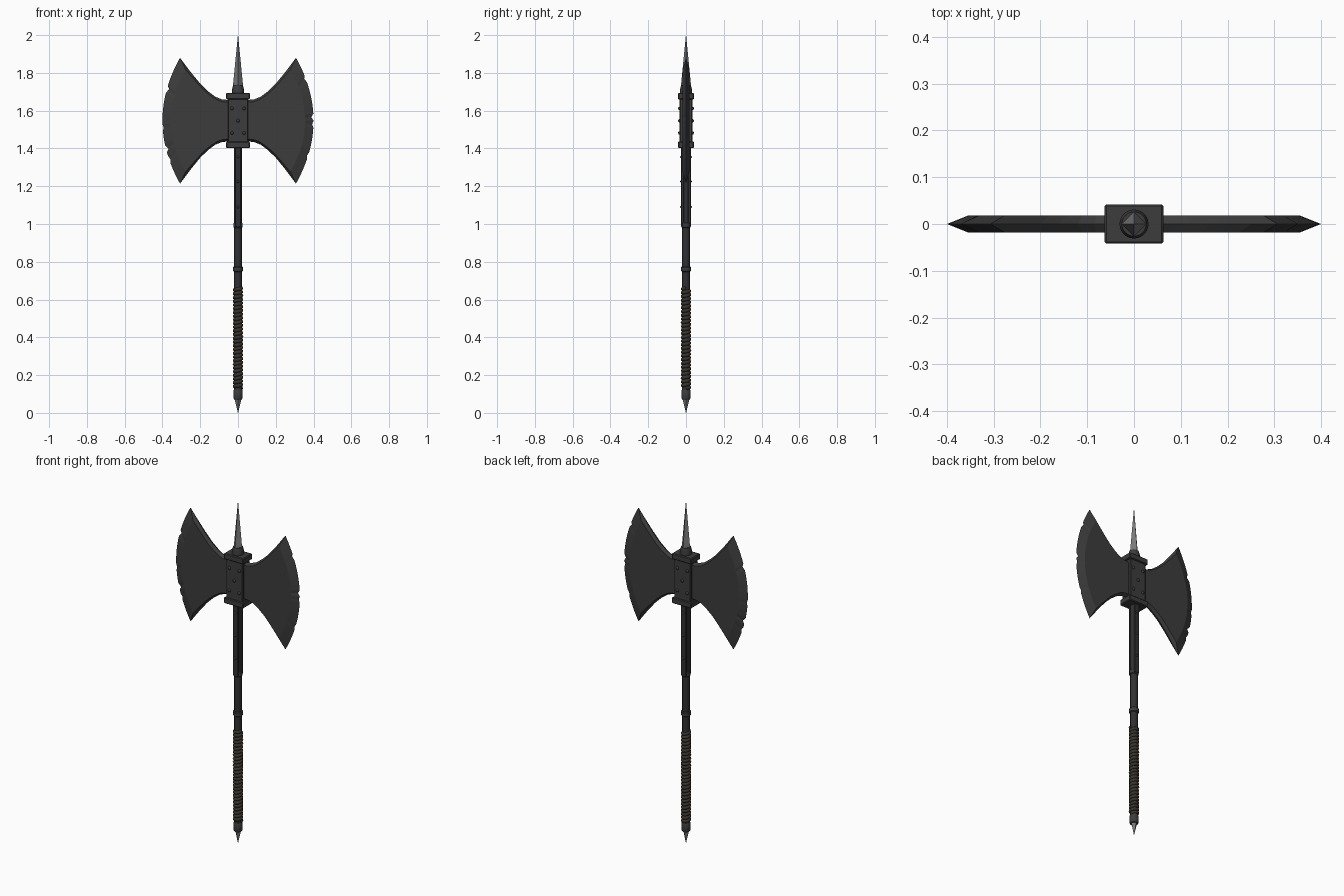
import bpy, bmesh, math
from mathutils import Matrix

if "Cube" in bpy.data.objects:
    bpy.data.objects.remove(bpy.data.objects["Cube"], do_unlink=True)


def material(name, r, g, b):
    m = bpy.data.materials.new(name)
    m.use_nodes = True
    m.diffuse_color = (r, g, b, 1)
    m.node_tree.nodes["Principled BSDF"].inputs["Base Color"].default_value = (r, g, b, 1)
    return m


IRON = material("dark iron", 0.045, 0.045, 0.045)
SHAFT = material("black shaft", 0.03, 0.03, 0.03)
STEEL = material("grey steel", 0.19, 0.19, 0.19)
LEATHER = material("brown leather", 0.042, 0.035, 0.028)


def finish(name, bm, mat, smooth=False):
    bmesh.ops.recalc_face_normals(bm, faces=bm.faces[:])
    mesh = bpy.data.meshes.new(name)
    bm.to_mesh(mesh)
    bm.free()
    mesh.materials.append(mat)
    obj = bpy.data.objects.new(name, mesh)
    bpy.context.collection.objects.link(obj)
    if smooth:
        bpy.ops.object.select_all(action="DESELECT")
        obj.select_set(True)
        bpy.context.view_layer.objects.active = obj
        bpy.ops.object.shade_smooth_by_angle(angle=math.radians(35))
    return obj


def box(name, half_x, half_y, z0, z1, mat, bevel, y=0):
    bm = bmesh.new()
    bmesh.ops.create_cube(bm, size=1)
    for v in bm.verts:
        v.co = (v.co.x * 2 * half_x, v.co.y * 2 * half_y + y,
                (z0 + z1) / 2 + v.co.z * (z1 - z0))
    bmesh.ops.bevel(bm, geom=bm.edges[:], offset=bevel, segments=1, affect="EDGES")
    return finish(name, bm, mat)


def lathe(name, profile, mat, sides=24, smooth=True):
    """Turn a (radius, height) profile around the z axis and cap its ends."""
    bm = bmesh.new()
    rings = [[bm.verts.new((r * math.cos(math.tau * i / sides),
                            r * math.sin(math.tau * i / sides), z))
              for i in range(sides)] for r, z in profile]
    for a, b in zip(rings, rings[1:]):
        for i in range(sides):
            j = (i + 1) % sides
            bm.faces.new((a[i], a[j], b[j], b[i]))
    bm.faces.new(rings[0])
    bm.faces.new(rings[-1])
    return finish(name, bm, mat, smooth)


def band(name, r, z0, z1, mat):
    e = 0.004
    return lathe(name, [(r - e, z0), (r, z0 + e), (r, z1 - e), (r - e, z1)], mat)


def rivets(name, places, y, radius):
    """Domed studs on the front and back at the given (x, z) places."""
    bm = bmesh.new()
    for x, z in places:
        for side in (-1, 1):
            place = Matrix.Translation((x, side * y, z)) @ Matrix.Diagonal((1, 0.9, 1, 1))
            bmesh.ops.create_uvsphere(bm, u_segments=12, v_segments=8, radius=radius, matrix=place)
    return finish(name, bm, IRON, True)


MID = 1.547   # height of the middle of the head


def blade(name, side, nicks):
    """Flat cheek with a bevelled rim and a nicked cutting edge."""
    curve = [(0.03, 0.108), (0.085, 0.113), (0.12, 0.127), (0.16, 0.157),
             (0.2, 0.196), (0.25, 0.257), (0.307, 0.333)]
    outer, inner = [], []
    for i, (x, z) in enumerate(curve):
        f = i / (len(curve) - 1)
        outer.append((x, z))
        inner.append((x - 0.03 * f, z - 0.012 - 0.051 * f * f))
    steps = 36
    arc_out, arc_in = [], []
    for k in range(1, steps):
        s = 1 - 2 * k / steps
        arc_out.append((0.4 - 0.093 * s * s - nicks.get(k, 0), 0.333 * s))
        arc_in.append((0.355 - 0.078 * s * s, 0.27 * s))
    outer += arc_out + [(x, -z) for x, z in reversed(outer)]
    inner += arc_in + [(x, -z) for x, z in reversed(inner)]

    bm = bmesh.new()
    rim = [bm.verts.new((side * x, 0, MID + z)) for x, z in outer]
    for y in (-0.018, 0.018):
        cheek = [bm.verts.new((side * x, y, MID + z)) for x, z in inner]
        for i in range(len(rim)):
            j = (i + 1) % len(rim)
            bm.faces.new((rim[i], rim[j], cheek[j], cheek[i]))
        bm.faces.new(cheek)
    return finish(name, bm, IRON)


# Head: two blades, a studded block and its collars
blade("left_blade", 1, {6: 0.008, 17: 0.012, 19: 0.007, 28: 0.006})
blade("right_blade", -1, {9: 0.012, 20: 0.005, 26: 0.014, 29: 0.007})
box("head_block", 0.053, 0.034, 1.42, 1.68, IRON, 0.004)
box("upper_collar", 0.063, 0.042, 1.66, 1.694, IRON, 0.004)
box("lower_collar", 0.063, 0.042, 1.402, 1.436, IRON, 0.004)
rivets("head_rivets", [(x, MID + z) for x in (-0.032, 0.032) for z in (-0.065, 0.065)]
       + [(0, MID)], 0.034, 0.009)

# Top spike in a round socket
lathe("spike_socket", [(0.031, 1.69), (0.031, 1.715), (0.026, 1.735)], IRON)
lathe("top_spike", [(0.027, 1.73), (0.0005, 2.0)], STEEL, 4, False)

# Shaft with riveted straps below the head
lathe("shaft", [(0.02, 0.08), (0.02, 1.41)], SHAFT)
for label, y in (("front", -0.018), ("back", 0.018)):
    box(label + "_strap", 0.016, 0.008, 0.985, 1.41, SHAFT, 0.002, y)
rivets("strap_rivets", [(0, z) for z in (1.09, 1.225, 1.355)], 0.025, 0.007)
band("strap_band", 0.025, 0.98, 1.008, IRON)
band("middle_band", 0.026, 0.747, 0.775, IRON)

# Grip: a leather cord wound around the shaft
cord = bpy.data.curves.new("grip_wrap", "CURVE")
cord.dimensions = "3D"
cord.bevel_depth = 0.0105
cord.bevel_resolution = 1
cord.use_fill_caps = True
turns, per_turn = 27, 20
spline = cord.splines.new("POLY")
spline.points.add(turns * per_turn)
for i, p in enumerate(spline.points):
    a = math.tau * i / per_turn
    p.co = (0.0175 * math.cos(a), 0.0175 * math.sin(a),
            0.13 + 0.53 * i / (turns * per_turn), 1)
cord.materials.append(LEATHER)
grip = bpy.data.objects.new("grip_wrap", cord)
bpy.context.collection.objects.link(grip)

# Pommel cap and its short point
lathe("pommel_cap", [(0.021, 0.072), (0.025, 0.08), (0.025, 0.115), (0.021, 0.125)], IRON)
lathe("pommel_point", [(0.0005, 0.0), (0.019, 0.075)], STEEL, 4, False)
